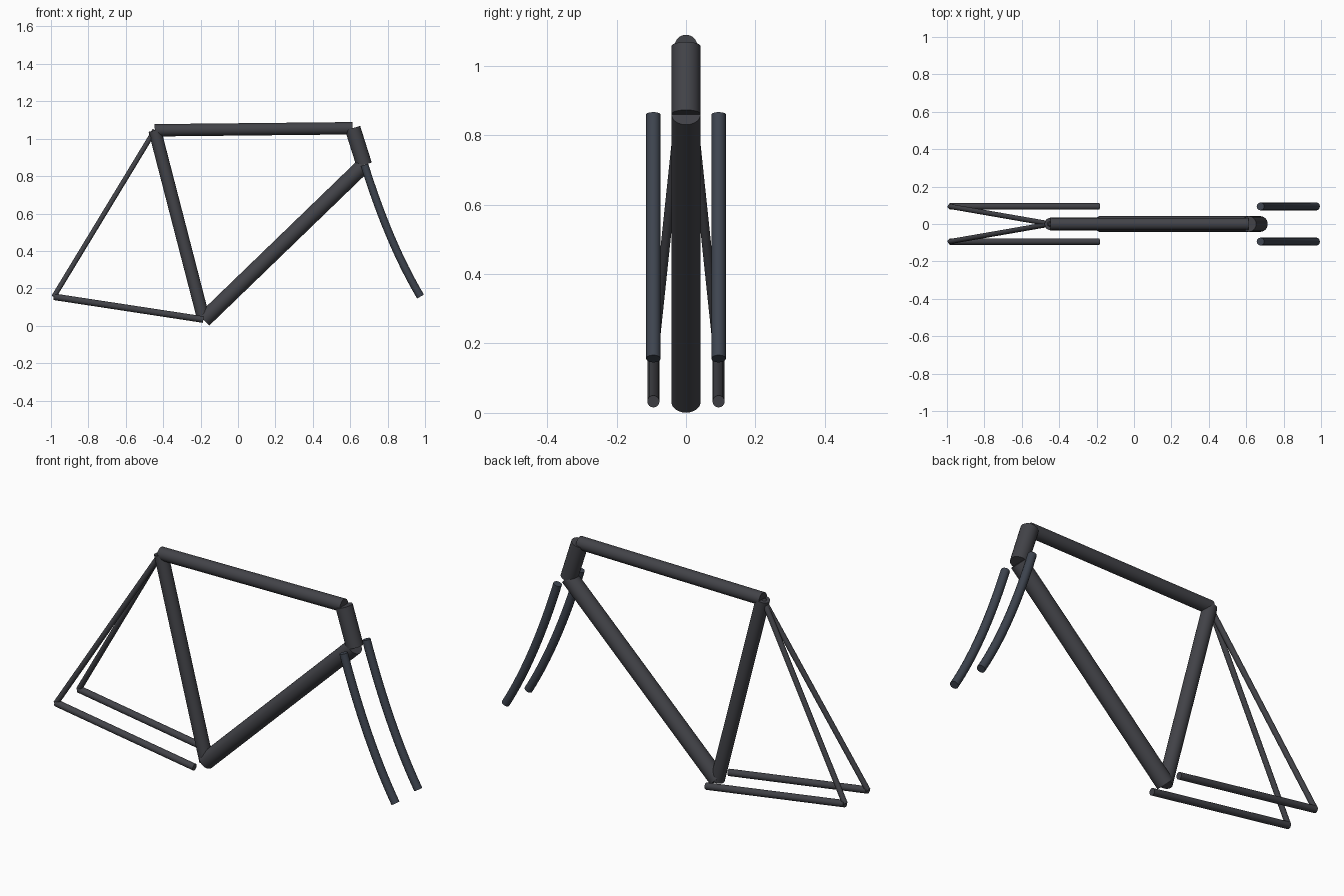
import bpy
from mathutils import Vector

if "Cube" in bpy.data.objects:
    bpy.data.objects.remove(bpy.data.objects["Cube"])


def material(name, color):
    m = bpy.data.materials.new(name)
    m.diffuse_color = (*color, 1)
    m.use_nodes = True
    m.node_tree.nodes["Principled BSDF"].inputs["Base Color"].default_value = m.diffuse_color
    return m


FRAME = material("frame_paint", (0.055, 0.056, 0.065))
FORK = material("fork_paint", (0.048, 0.058, 0.078))


def tube(name, a, b, radius, sides=24):
    """Capped straight tube between two points."""
    a, b = Vector(a), Vector(b)
    d = b - a
    bpy.ops.mesh.primitive_cylinder_add(
        vertices=sides, radius=radius, depth=d.length, location=(a + b) / 2,
        rotation=d.to_track_quat('Z', 'Y').to_euler())
    ob = bpy.context.object
    ob.name = name
    ob.data.materials.append(FRAME)
    bpy.ops.object.shade_smooth_by_angle()
    return ob


def fork_blade(name, start, control, end, radius):
    """Round blade swept along a curved path."""
    p0, c, p1 = Vector(start), Vector(control), Vector(end)
    cu = bpy.data.curves.new(name, 'CURVE')
    cu.dimensions = '3D'
    cu.bevel_depth = radius
    cu.bevel_resolution = 4
    cu.resolution_u = 16
    cu.use_fill_caps = True
    sp = cu.splines.new('BEZIER')
    sp.bezier_points.add(1)
    for bp, p in zip(sp.bezier_points, (p0, p1)):
        bp.handle_left_type = bp.handle_right_type = 'FREE'
        h = p + (c - p) * 2 / 3
        bp.co = p
        bp.handle_left = h if p is p1 else p - (h - p)
        bp.handle_right = h if p is p0 else p - (h - p)
    cu.materials.append(FORK)
    ob = bpy.data.objects.new(name, cu)
    bpy.context.collection.objects.link(ob)
    return ob


# Shared frame joints
seat = (-0.445, 0, 1.045)
head_top = (0.613, 0, 1.056)
head_bottom = (0.675, 0, 0.86)
crank = (-0.183, 0, 0.031)

# Main triangle
tube("top_tube", seat, head_top, 0.033)
tube("head_tube", head_top, head_bottom, 0.042)
tube("down_tube", crank, head_bottom, 0.042)
tube("seat_tube", crank, seat, 0.034)

# Rear stays and fork blades, left and right
for side, s in (("right", -1), ("left", 1)):
    y = 0.094 * s
    dropout = (-0.985, y, 0.155)
    tube("chain_stay_" + side, (-0.185, y, 0.033), dropout, 0.0175, 16)
    tube("seat_stay_" + side, seat, dropout, 0.0135, 16)
    fork_blade("fork_blade_" + side, (0.676, y, 0.86), (0.81, y, 0.434),
               (0.976, y, 0.156), 0.021)
